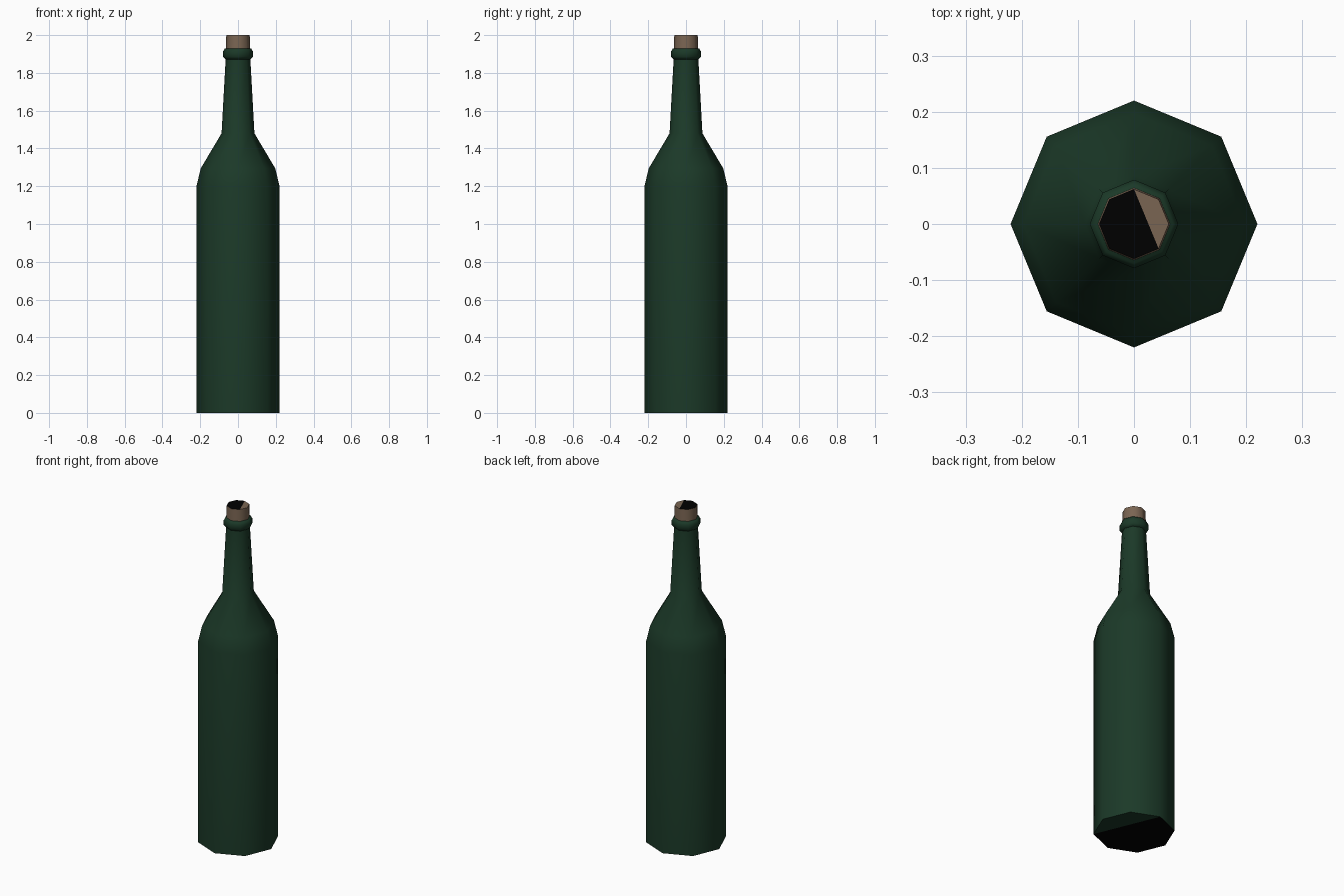
import bpy, bmesh, math

if "Cube" in bpy.data.objects:
    bpy.data.objects.remove(bpy.data.objects["Cube"])

SIDES = 8

def material(name, color):
    m = bpy.data.materials.new(name)
    m.diffuse_color = (*color, 1)
    m.use_nodes = True
    m.node_tree.nodes["Principled BSDF"].inputs["Base Color"].default_value = m.diffuse_color
    return m

def lathe(name, profile, mats, angle, dark_ends=()):
    """Revolve (radius, z) points into an eight-sided solid.
    Ends listed in dark_ends get the second material on most of the cap."""
    bm = bmesh.new()
    rings = [[bm.verts.new((r * math.cos(i * math.tau / SIDES),
                            r * math.sin(i * math.tau / SIDES), z))
              for i in range(SIDES)] for r, z in profile]
    for a, b in zip(rings, rings[1:]):
        for i in range(SIDES):
            j = (i + 1) % SIDES
            bm.faces.new((a[i], a[j], b[j], b[i]))
    # Each cap is split along one chord into a plain and a dark piece
    for end in (0, -1):
        step = -1 if end == 0 else 1
        ring = rings[end]
        bm.faces.new([ring[i] for i in (7, 0, 1, 2)][::step])
        rest = bm.faces.new(ring[2:8][::step])
        rest.material_index = 1 if end in dark_ends else 0
    mesh = bpy.data.meshes.new(name)
    bm.to_mesh(mesh)
    bm.free()
    for m in mats:
        mesh.materials.append(m)
    ob = bpy.data.objects.new(name, mesh)
    bpy.context.collection.objects.link(ob)
    bpy.ops.object.select_all(action='DESELECT')
    ob.select_set(True)
    bpy.context.view_layer.objects.active = ob
    bpy.ops.object.shade_smooth_by_angle(angle=math.radians(angle))
    return ob

glass = material("dark_green_glass", (0.011, 0.041, 0.021))
cork = material("cork_brown", (0.195, 0.13, 0.085))
black = material("black", (0, 0, 0))

# Body, shoulder and tapering neck
lathe("bottle", [(0.22, 0), (0.22, 1.2), (0.197, 1.295),
                 (0.087, 1.48), (0.065, 1.88)], [glass, black], 60, (0,))
# Rounded ring at the mouth
lathe("lip", [(0.066, 1.872), (0.079, 1.885), (0.079, 1.913),
              (0.07, 1.93)], [glass], 75)
# Stopper
lathe("cork", [(0.066, 1.88), (0.062, 2.0)], [cork, black], 60, (-1,))
